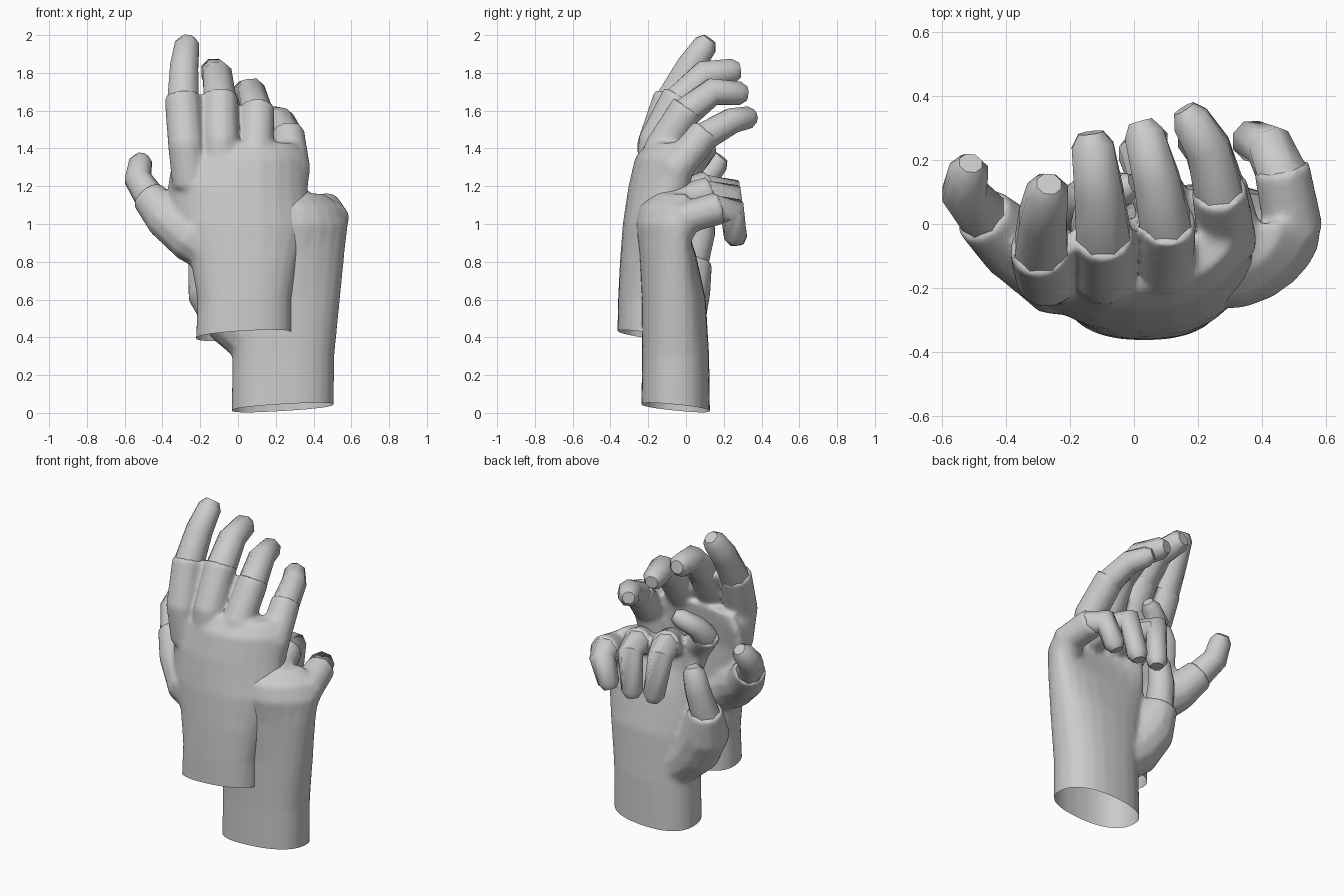
import bpy, bmesh, math
from mathutils import Vector

if "Cube" in bpy.data.objects:
    bpy.data.objects.remove(bpy.data.objects["Cube"])


def ring_skin(bm, rings):
    """Skin a list of vertex rings and cap both ends."""
    vr = [[bm.verts.new(p) for p in r] for r in rings]
    n = len(vr[0])
    for a, b in zip(vr, vr[1:]):
        for i in range(n):
            bm.faces.new((a[i], a[(i + 1) % n], b[(i + 1) % n], b[i]))
    bm.faces.new(vr[0][::-1])
    bm.faces.new(vr[-1])


def tube(bm, pts, radii, sides=8):
    """Tapered tube along a short path."""
    pts = [Vector(p) for p in pts]
    rings = []
    for i, p in enumerate(pts):
        t = Vector()
        if i > 0:
            t += (p - pts[i - 1]).normalized()
        if i < len(pts) - 1:
            t += (pts[i + 1] - p).normalized()
        t.normalize()
        s = Vector((1, 0, 0))
        s = (s - t * s.dot(t)).normalized()
        u = t.cross(s)
        rings.append([p + radii[i] * (s * math.cos(a) + u * math.sin(a))
                      for a in [(k + .5) * math.tau / sides for k in range(sides)]])
    ring_skin(bm, rings)


def palm(bm, sections, sides=24):
    """Loft of cupped, slightly squared ellipses: z, centre x, centre y, half width, half depth, cup."""
    def sq(v):
        return math.copysign(abs(v) ** .85, v)
    ang = [k * math.tau / sides for k in range(sides)]
    ring_skin(bm, [[Vector((cx + w * sq(math.cos(a)),
                            cy + d * sq(math.sin(a)) + cup * math.cos(a) ** 2, z)) for a in ang]
                   for z, cx, cy, w, d, cup in sections])


def make_object(name, bm):
    bmesh.ops.recalc_face_normals(bm, faces=bm.faces)
    me = bpy.data.meshes.new(name)
    bm.to_mesh(me)
    bm.free()
    ob = bpy.data.objects.new(name, me)
    bpy.context.collection.objects.link(ob)
    return ob


def shade(ob, angle):
    bpy.ops.object.select_all(action='DESELECT')
    ob.select_set(True)
    bpy.context.view_layer.objects.active = ob
    bpy.ops.object.shade_smooth_by_angle(angle=math.radians(angle))


def hand(name, sections, cut_co, tilt, digits):
    # palm and first finger segments fused into one skin
    bm = bmesh.new()
    palm(bm, sections)
    for _, base, base_r, _, _ in digits:
        tube(bm, base, base_r, 12)
    ob = make_object(name + "_palm", bm)
    m = ob.modifiers.new("fuse", 'REMESH')
    m.mode = 'VOXEL'
    m.voxel_size = .013
    m = ob.modifiers.new("soften", 'SMOOTH')
    m.factor = .5
    m.iterations = 12
    dg = bpy.context.evaluated_depsgraph_get()
    me = bpy.data.meshes.new_from_object(ob.evaluated_get(dg))
    ob.modifiers.clear()
    ob.data = me
    # open, slightly tilted wrist
    bm = bmesh.new()
    bm.from_mesh(me)
    bmesh.ops.bisect_plane(bm, geom=bm.verts[:] + bm.edges[:] + bm.faces[:],
                           plane_co=cut_co, plane_no=tilt, clear_inner=True)
    bm.to_mesh(me)
    bm.free()
    shade(ob, 50)
    # finger ends, eight sided, set into the rims
    for label, base, base_r, end, r in digits:
        bm = bmesh.new()
        start = Vector(base[-1]).lerp(Vector(base[-2]), .2)
        pts = [start] + [Vector(p) for p in end]
        tip = pts[-1]
        pts[-1] = tip - (pts[-1] - pts[-2]).normalized() * .04
        pts.append(tip)
        n = len(pts)
        rad = [r * (1 - .24 * i / (n - 2)) for i in range(n - 1)] + [r * .45]
        tube(bm, pts, rad)
        shade(make_object(name + "_" + label, bm), 50)


# front hand
hand("front_hand",
     [(.34, .03, -.2, .255, .165, 0), (.6, .035, -.2, .25, .16, 0),
      (.8, .035, -.2, .285, .15, .02), (1.0, .02, -.2, .36, .135, .07),
      (1.2, .0, -.19, .372, .115, .11), (1.35, .01, -.165, .36, .105, .12),
      (1.43, .0, -.13, .31, .08, .09)],
     (.03, -.2, .41), (-.06, .15, 1),
     [("index", [(-.25, -.15, 1.2), (-.275, -.165, 1.42), (-.295, -.075, 1.68)], [.1, .098, .097],
       [(-.285, .02, 1.83), (-.265, .125, 1.98)], .091),
      ("middle", [(-.09, -.17, 1.2), (-.09, -.16, 1.44), (-.095, -.03, 1.68)], [.1, .095, .097],
       [(-.11, .1, 1.79), (-.135, .285, 1.815)], .093),
      ("ring", [(.09, -.16, 1.2), (.095, -.13, 1.4), (.105, .01, 1.62)], [.1, .095, .092],
       [(.07, .14, 1.7), (.02, .32, 1.69)], .088),
      ("little", [(.26, -.09, 1.12), (.29, -.05, 1.3), (.265, .11, 1.49)], [.1, .095, .088],
       [(.23, .24, 1.545), (.155, .36, 1.57)], .083),
      ("thumb", [(-.03, -.17, .8), (-.24, -.15, .93), (-.38, -.06, 1.03), (-.475, .03, 1.15)],
       [.13, .14, .115, .095],
       [(-.53, .1, 1.24), (-.51, .19, 1.355)], .085)])

# rear hand
hand("rear_hand",
     [(-.06, .235, -.055, .27, .183, 0), (.3, .24, -.055, .27, .178, 0),
      (.6, .24, -.065, .3, .17, .01), (.85, .24, -.1, .325, .15, .05),
      (1.0, .25, -.14, .333, .13, .11), (1.09, .24, -.14, .31, .11, .12),
      (1.16, .22, -.1, .24, .08, .09)],
     (.23, -.055, .028), (-.06, .1, 1),
     [("little", [(.48, -.06, .93), (.495, .0, 1.035), (.46, .18, 1.085)], [.09, .095, .09],
       [(.42, .245, 1.07), (.35, .265, .9)], .086),
      ("ring", [(.33, -.13, 1.0), (.32, -.08, 1.1), (.265, .13, 1.17)], [.09, .095, .088],
       [(.23, .235, 1.15), (.19, .27, .89)], .084),
      ("middle", [(.17, -.12, 1.0), (.15, -.08, 1.13), (.065, .12, 1.2)], [.09, .095, .088],
       [(.02, .23, 1.18), (.05, .265, .9)], .084),
      ("index", [(.02, -.08, 1.0), (-.04, -.07, 1.16), (-.15, .0, 1.28)], [.09, .09, .08],
       [(-.12, .07, 1.35), (0, .125, 1.415)], .074),
      ("thumb", [(.12, -.04, .34), (-.04, -.04, .5), (-.13, -.01, .65), (-.17, .045, .82)],
       [.13, .15, .145, .1],
       [(-.14, .08, .95), (-.11, .09, 1.1)], .09)])
